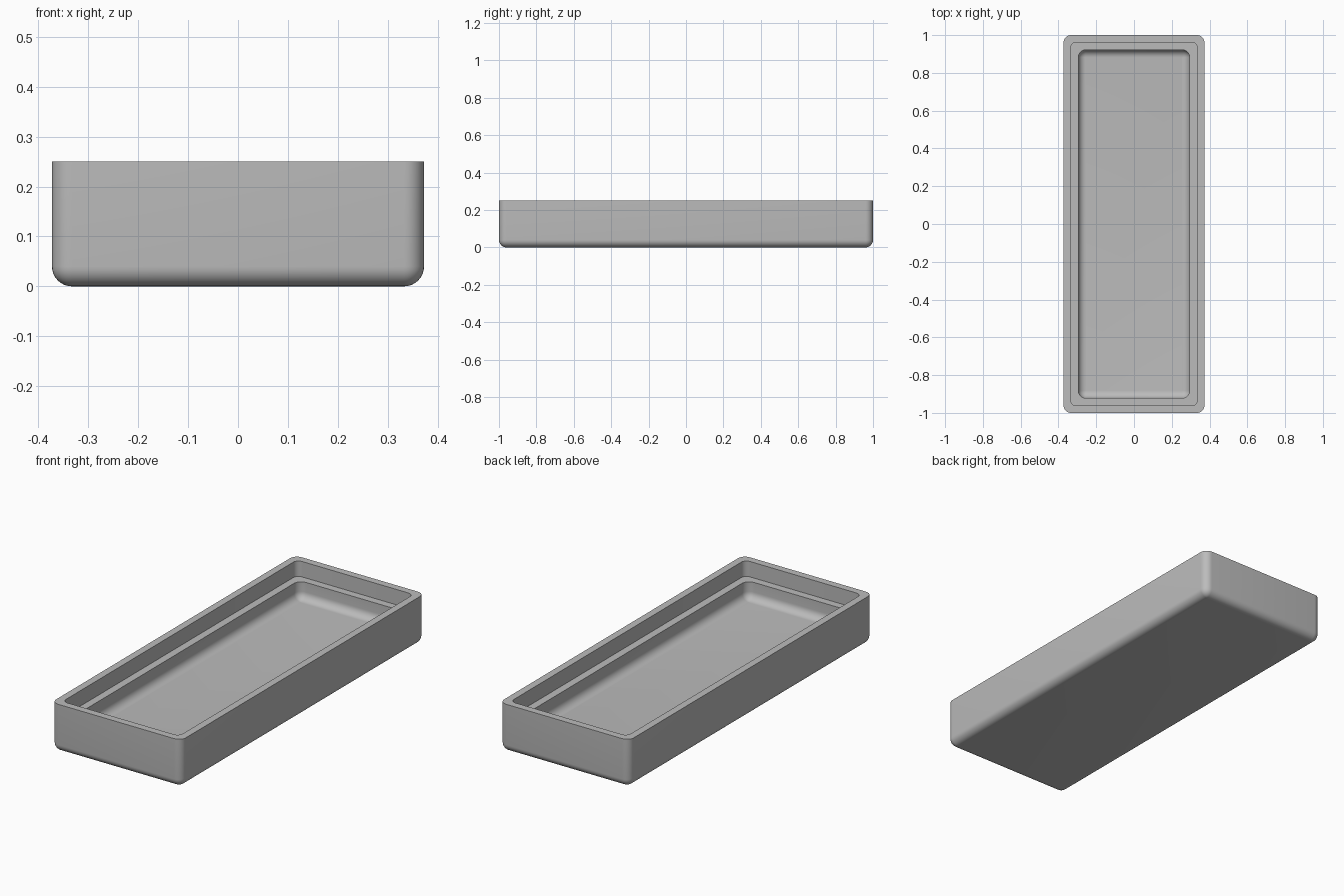
import bpy, bmesh
from math import sin, cos, pi

cube = bpy.data.objects.get("Cube")
if cube:
    bpy.data.objects.remove(cube)

HALF_X, HALF_Y, HEIGHT = 0.373, 1.0, 0.25
FILLET, STEPS = 0.04, 8


def rounded_ring(bm, inset, z, radius):
    """Closed loop of vertices around a rounded rectangle."""
    hx, hy = HALF_X - inset - radius, HALF_Y - inset - radius
    ring = []
    for quarter, (sx, sy) in enumerate(((1, 1), (-1, 1), (-1, -1), (1, -1))):
        for i in range(STEPS + 1):
            a = (quarter + i / STEPS) * pi / 2
            ring.append(bm.verts.new((sx * hx + radius * cos(a),
                                      sy * hy + radius * sin(a), z)))
    return ring


def fillet(inset, z):
    """Quarter-round from a flat base up to a wall, as (inset, z, radius)."""
    angles = [i / STEPS * pi / 2 for i in range(STEPS + 1)]
    return [(inset + FILLET * (1 - sin(a)), z + FILLET * (1 - cos(a)),
             max(FILLET * sin(a), 0.0005)) for a in angles]


# Section from the underside, up the outer wall, over the rim and ledge, to the floor
section = fillet(0, 0)
section += [(0, HEIGHT, FILLET), (0.038, HEIGHT, 0.03),
            (0.038, 0.17, 0.03), (0.078, 0.17, FILLET)]
section += reversed(fillet(0.078, 0.08))

bm = bmesh.new()
rings = [rounded_ring(bm, *p) for p in section]
for low, high in zip(rings, rings[1:]):
    for i in range(len(low)):
        j = (i + 1) % len(low)
        bm.faces.new((low[i], low[j], high[j], high[i]))
bm.faces.new(rings[0][::-1])
bm.faces.new(rings[-1])
bmesh.ops.recalc_face_normals(bm, faces=bm.faces)
mesh = bpy.data.meshes.new("tray")
bm.to_mesh(mesh)
bm.free()

tray = bpy.data.objects.new("tray", mesh)
bpy.context.collection.objects.link(tray)

# Plain grey
grey = bpy.data.materials.new("grey")
grey.use_nodes = True
colour = (0.5, 0.5, 0.5, 1)
grey.diffuse_color = colour
grey.node_tree.nodes["Principled BSDF"].inputs["Base Color"].default_value = colour
mesh.materials.append(grey)

# Smooth fillets, sharp rim and ledge edges
bpy.ops.object.select_all(action="DESELECT")
tray.select_set(True)
bpy.context.view_layer.objects.active = tray
bpy.ops.object.shade_smooth_by_angle(angle=pi / 6)
